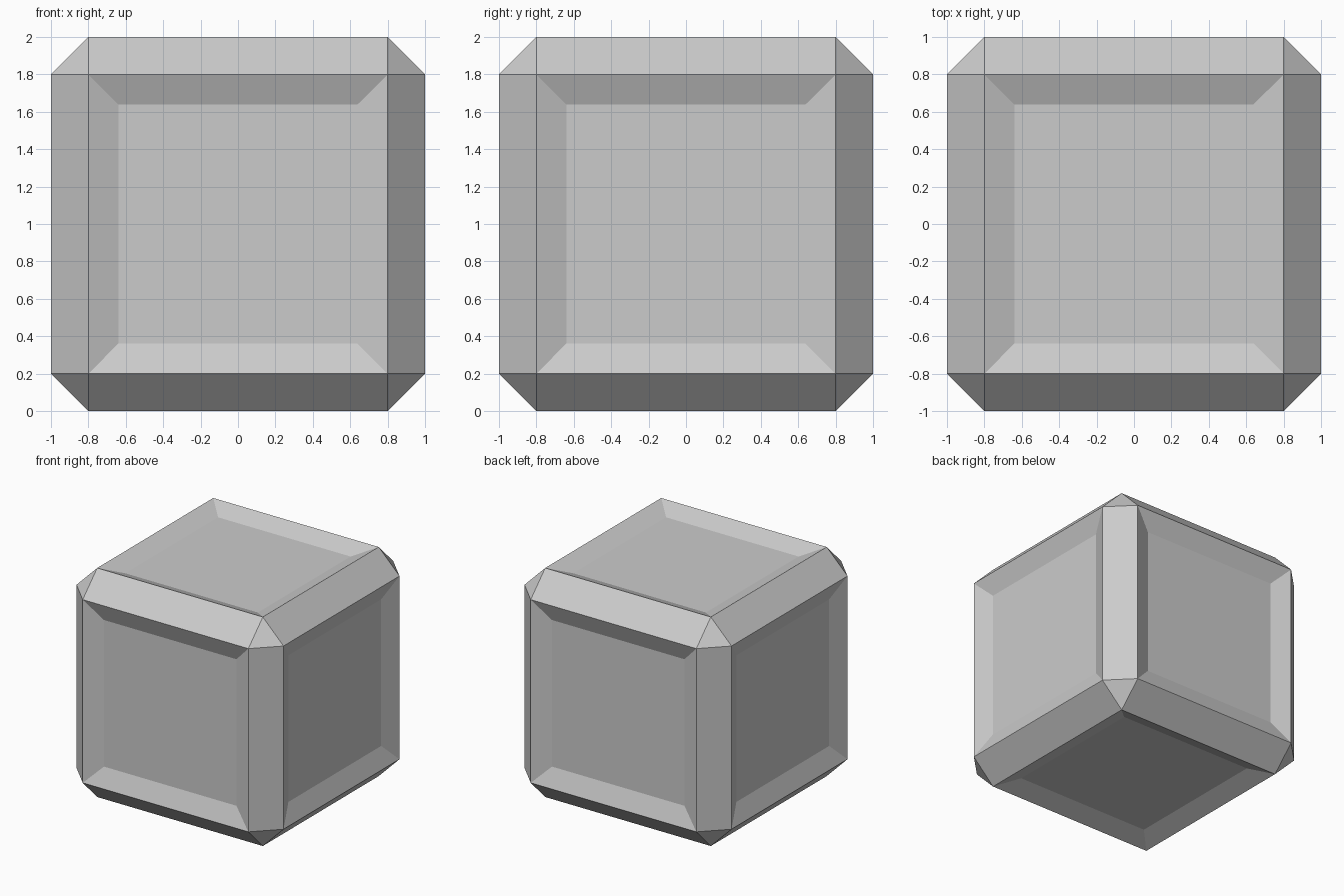
import bpy, bmesh
from mathutils import Matrix

if "Cube" in bpy.data.objects:
    bpy.data.objects.remove(bpy.data.objects["Cube"])

bm = bmesh.new()

# Cube body standing on the ground
bmesh.ops.create_cube(bm, size=2, matrix=Matrix.Translation((0, 0, 1)))

# Flat chamfers along every edge, giving triangular corners
bmesh.ops.bevel(bm, geom=bm.edges[:], offset=0.2, offset_type='OFFSET',
                segments=1, profile=0.5, affect='EDGES')
bm.normal_update()

# Dished panel in each of the six main sides
panels = [f for f in bm.faces if f.calc_area() > 1.5]
bmesh.ops.inset_individual(bm, faces=panels, thickness=0.16, depth=0,
                           use_even_offset=True)
for f in panels:
    bmesh.ops.translate(bm, verts=f.verts[:], vec=f.normal * -0.065)

bmesh.ops.recalc_face_normals(bm, faces=bm.faces[:])
mesh = bpy.data.meshes.new("panelled_cube")
bm.to_mesh(mesh)
bm.free()
bpy.context.collection.objects.link(bpy.data.objects.new("panelled_cube", mesh))
